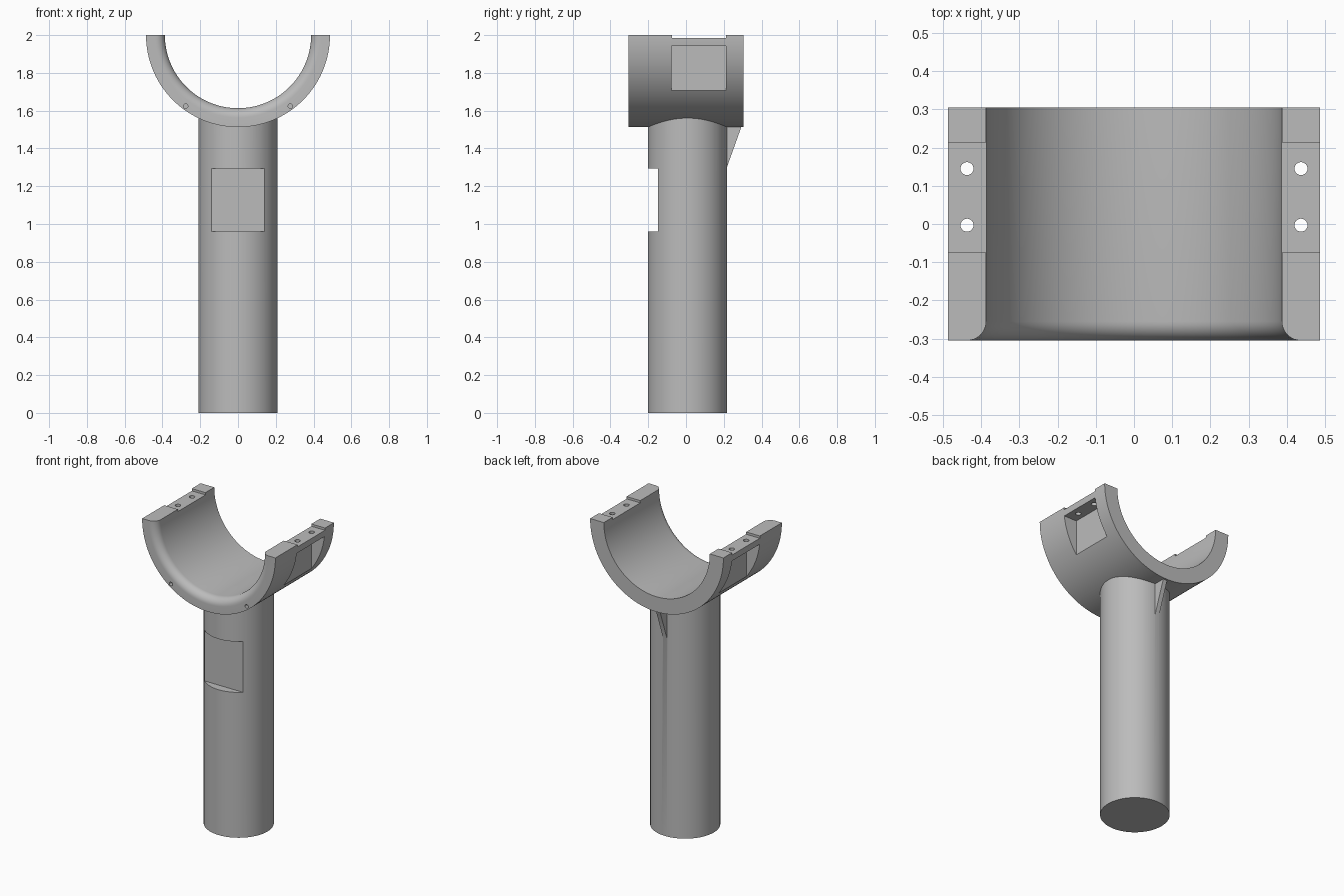
import bpy, bmesh, math
from mathutils import Matrix, Vector

if "Cube" in bpy.data.objects:
    bpy.data.objects.remove(bpy.data.objects["Cube"])

grey = bpy.data.materials.new("plain grey")
grey.diffuse_color = (0.5, 0.5, 0.5, 1)
grey.use_nodes = True
grey.node_tree.nodes["Principled BSDF"].inputs["Base Color"].default_value = grey.diffuse_color


def finish(name, bm):
    bmesh.ops.recalc_face_normals(bm, faces=bm.faces)
    me = bpy.data.meshes.new(name)
    bm.to_mesh(me)
    bm.free()
    me.materials.append(grey)
    ob = bpy.data.objects.new(name, me)
    bpy.context.collection.objects.link(ob)
    return ob


def box(name, lo, hi):
    bm = bmesh.new()
    lo, hi = Vector(lo), Vector(hi)
    size = hi - lo
    m = Matrix.Translation((lo + hi) / 2) @ Matrix.Diagonal((*size, 1))
    bmesh.ops.create_cube(bm, size=1, matrix=m)
    return finish(name, bm)


def cylinder(name, centre, r, length, n, along_y=False):
    bm = bmesh.new()
    m = Matrix.Translation(centre)
    if along_y:
        m = m @ Matrix.Rotation(math.pi / 2, 4, 'X')
    bmesh.ops.create_cone(bm, cap_ends=True, segments=n, radius1=r, radius2=r,
                          depth=length, matrix=m)
    return finish(name, bm)


def combine(target, tool, op):
    mod = target.modifiers.new(op, 'BOOLEAN')
    mod.operation, mod.object, mod.solver = op, tool, 'EXACT'
    dg = bpy.context.evaluated_depsgraph_get()
    me = bpy.data.meshes.new_from_object(target.evaluated_get(dg))
    target.modifiers.clear()
    target.data = me
    bpy.data.objects.remove(tool)


# half-ring cradle: (radius, y) section with rounded front inner edge, swept half a turn
R, RI, Y, F = 0.487, 0.387, 0.305, 0.05
section = [(R, -Y), (R, Y), (RI, Y)]
for i in range(9):
    a = math.pi / 2 * i / 8
    section.append((RI + F - F * math.cos(a), -Y + F - F * math.sin(a)))
bm = bmesh.new()
N = 96
rings = []
for i in range(N + 1):
    a = math.pi + math.pi * i / N
    rings.append([bm.verts.new((r * math.cos(a), y, 2 + r * math.sin(a)))
                  for r, y in section])
for p, q in zip(rings, rings[1:]):
    for j in range(len(section)):
        k = (j + 1) % len(section)
        bm.faces.new((p[j], p[k], q[k], q[j]))
bm.faces.new(rings[0])
bm.faces.new(rings[-1])
stand = finish("cradle_stand", bm)

# round post with flat notch in front
post = cylinder("post", (0, 0.008, 0.78), 0.21, 1.56, 96)
combine(post, box("notch", (-0.3, -0.4, 0.96), (0.3, -0.148, 1.295)), 'DIFFERENCE')
combine(stand, post, 'UNION')

# triangular rib behind the post
bm = bmesh.new()
tri = [(0.19, 1.226), (0.297, 1.525), (0.19, 1.54)]
sides = [[bm.verts.new((x, y, z)) for y, z in tri] for x in (-0.015, 0.015)]
for s in sides:
    bm.faces.new(s)
for j in range(3):
    k = (j + 1) % 3
    bm.faces.new((sides[0][j], sides[0][k], sides[1][k], sides[1][j]))
combine(stand, finish("rib", bm), 'UNION')

# recesses, side pockets, bolt holes and small front holes on both arms
for s in (-1, 1):
    def span(a, b):
        return sorted((s * a, s * b))
    x0, x1 = span(0.3, 0.6)
    combine(stand, box("recess", (x0, -0.075, 1.985), (x1, 0.213, 2.1)), 'DIFFERENCE')
    x0, x1 = span(0.389, 0.6)
    combine(stand, box("pocket", (x0, -0.078, 1.6), (x1, 0.211, 1.943)), 'DIFFERENCE')
    for y in (-0.003, 0.145):
        combine(stand, cylinder("bolt_hole", (s * 0.437, y, 1.96), 0.017, 0.1, 24), 'DIFFERENCE')
    combine(stand, cylinder("pin_hole", (s * 0.277, -0.305, 1.624), 0.012, 0.2, 20, True), 'DIFFERENCE')

bpy.context.view_layer.objects.active = stand
stand.select_set(True)
bpy.ops.object.shade_smooth_by_angle(angle=math.radians(30))
